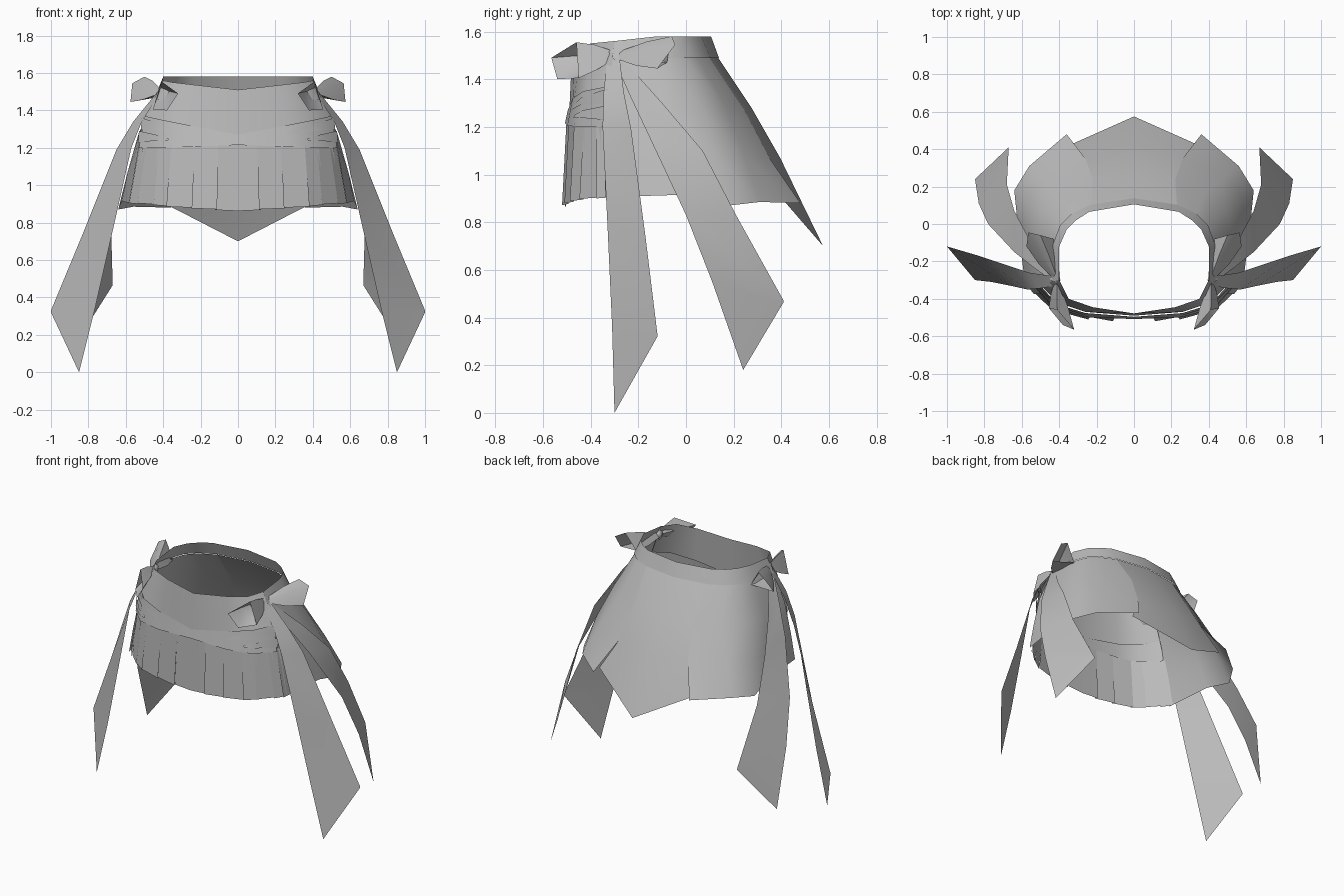
import bpy
import bmesh
import math

cube = bpy.data.objects.get("Cube")
if cube:
    bpy.data.objects.remove(cube, do_unlink=True)

# One plain grey cloth for the whole garment
cloth = bpy.data.materials.new("grey cloth")
cloth.use_nodes = True
GREY = (0.5, 0.5, 0.5, 1)
cloth.diffuse_color = GREY
cloth.node_tree.nodes["Principled BSDF"].inputs["Base Color"].default_value = GREY


def finish(name, bm, angle=35):
    """Turn a half-model bmesh into a mirrored, shaded object."""
    mesh = bpy.data.meshes.new(name)
    bm.to_mesh(mesh)
    bm.free()
    mesh.materials.append(cloth)
    obj = bpy.data.objects.new(name, mesh)
    bpy.context.collection.objects.link(obj)
    bpy.ops.object.select_all(action="DESELECT")
    obj.select_set(True)
    bpy.context.view_layer.objects.active = obj
    bpy.ops.object.shade_smooth_by_angle(angle=math.radians(angle))
    mirror = obj.modifiers.new("mirror", "MIRROR")
    mirror.merge_threshold = 0.001
    return obj


def loft(name, rows, closed=False, angle=35):
    """Skin rows of points, listed top to bottom and front to back."""
    bm = bmesh.new()
    grid = [[bm.verts.new(p) for p in row] for row in rows]
    count = len(rows[0])
    for upper, lower in zip(grid, grid[1:]):
        for j in range(count if closed else count - 1):
            k = (j + 1) % count
            bm.faces.new((upper[j], lower[j], lower[k], upper[k]))
    if closed:
        bmesh.ops.recalc_face_normals(bm, faces=bm.faces)
    return finish(name, bm, angle)


def level(z, *points):
    return [(x, y, z) for x, y in points]


# Rings of the overskirt, from the bow round to the centre back
waist = level(1.58, (.4, -.3), (.4, -.12), (.36, -.03), (.31, .02), (.24, .065), (0, .105))
waist[0] = (.4, -.3, 1.56)
band = level(1.49, (.43, -.31), (.43, -.12), (.39, -.01), (.33, .05), (.23, .1), (0, .135))
hip = level(1.28, (.51, -.33), (.53, -.08), (.49, .07), (.38, .17), (.22, .24), (0, .275))
thigh = level(1.07, (.55, -.34), (.59, -.05), (.58, .13), (.48, .25), (.26, .35), (0, .395))
hem = [(.58, -.34, .905), (.62, -.02, .915), (.64, .18, .87),
       (.56, .31, .885), (.36, .48, .88)]
back_hem = [(.36, .415, .885), (0, .575, .7)]

loft("waistband", [waist, [(x * 1.015, y + .003, z) for x, y, z in band]])
loft("side_overskirt", [row[:5] for row in (band, hip, thigh)] + [hem])
loft("back_panel", [row[4:] for row in (band, hip, thigh)] + [back_hem])

# Front yoke and the belt wrapped below it
loft("front_yoke", [
    [(0, -.478, 1.51), (.22, -.445, 1.535), (.35, -.4, 1.55), (.4, -.3, 1.56)],
    [(0, -.49, 1.26), (.26, -.47, 1.3), (.41, -.42, 1.33), (.505, -.32, 1.35)]])
loft("front_belt", [
    [(0, -.496, 1.27), (.26, -.476, 1.32), (.41, -.43, 1.35), (.5, -.33, 1.37)],
    [(0, -.508, 1.215), (.26, -.498, 1.205), (.42, -.452, 1.2), (.53, -.34, 1.2)]])

# Pleats follow the hem; each lifts its leading edge over its neighbour
corners = [(0, -.508), (.112, -.508), (.245, -.498), (.38, -.475), (.45, -.435), (.53, -.365)]
for i, (a, b) in enumerate(zip(corners, corners[1:])):
    lift = .012 if i else 0
    low = .862 + .009 * i
    top = [(a[0] * .94, a[1] + .01 - lift / 3, 1.215), (b[0] * .96, b[1] + .01, 1.215)]
    foot = [(a[0], a[1] - lift, low), (b[0] + .01, b[1] + .004, low + .006)]
    loft(f"pleat_{i + 1}", [top, foot])
loft("side_pleat", [[(.49, -.375, 1.215), (.53, -.31, 1.215)],
                    [(.535, -.375, .9), (.585, -.31, .905)]])

# Tapered straps fan out from under the bow
for label, front, middle, back in (
        ("upper", (.26, -.483, 1.28), (.41, -.437, 1.325), (.515, -.33, 1.36)),
        ("lower", (.37, -.468, 1.25), (.44, -.431, 1.27), (.53, -.33, 1.29))):
    drop = [(x + .004, y - .004, z - .012 - .05 * t)
            for t, (x, y, z) in zip((0, .4, 1), (front, middle, back))]
    loft(f"{label}_hip_strap", [[front, middle, back], drop])

# Long ribbon tails with slanted ends
loft("front_ribbon", [
    [(.41, -.33, 1.5), (.43, -.28, 1.5)],
    [(.51, -.345, 1.35), (.56, -.26, 1.34)],
    [(.57, -.35, 1.2), (.65, -.23, 1.19)],
    [(.66, -.33, .8), (.83, -.17, .74)],
    [(.76, -.31, .36), (1, -.12, .33)],
    [(.85, -.3, 0), (1, -.12, .32)]])
loft("back_ribbon", [
    [(.43, -.31, 1.5), (.42, -.27, 1.49)],
    [(.54, -.23, 1.32), (.55, -.1, 1.3)],
    [(.64, -.15, 1.15), (.64, .07, 1.1)],
    [(.78, 0, .83), (.68, .21, .83)],
    [(.83, .11, .55), (.67, .41, .47)],
    [(.85, .24, .18), (.67, .41, .465)]])


# Bow loops: open cloth tubes, pinched at the knot
def bow_loop(name, end, puff):
    knot = (.41, -.3, 1.5)
    centre = [sum(p[k] for p in end) / len(end) for k in range(3)]
    rows = []
    for t, size in ((.05, .2), (.55, puff), (1, 1)):
        rows.append([[knot[k] + t * (centre[k] - knot[k]) + size * (p[k] - centre[k])
                      for k in range(3)] for p in end])
    loft(name, rows, closed=True, angle=50)


bow_loop("front_bow_loop", [(.41, -.46, 1.555), (.32, -.565, 1.49),
                            (.38, -.54, 1.4), (.455, -.45, 1.405)], .7)
bow_loop("back_bow_loop", [(.5, -.06, 1.58), (.565, -.045, 1.545),
                           (.575, -.12, 1.445), (.43, -.08, 1.47)], .75)

# Knot at the middle of each bow
bm = bmesh.new()
bmesh.ops.create_icosphere(bm, subdivisions=1, radius=1)
for v in bm.verts:
    v.co = (.41 + v.co.x * .018, -.3 + v.co.y * .03, 1.5 + v.co.z * .035)
finish("bow_knot", bm, 60)
